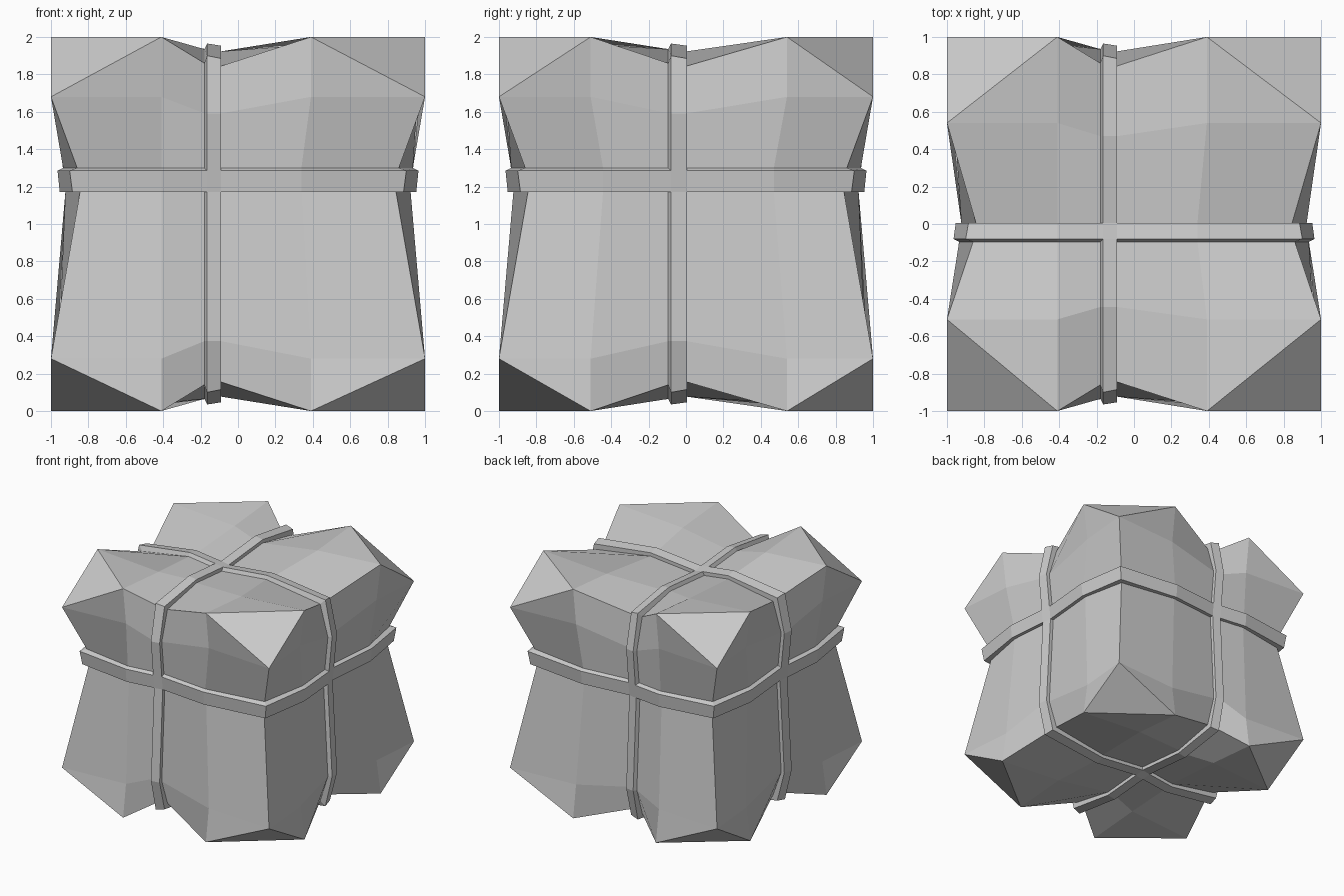
import bpy, bmesh
from itertools import product
from mathutils import Vector

if "Cube" in bpy.data.objects:
    bpy.data.objects.remove(bpy.data.objects["Cube"])

# Grid lines per axis: ends, lobe tips, strap edges (indices 2 and 3)
LINES = [[-1, -0.41, -0.18, -0.09, 0.39, 1],
         [-1, -0.51, -0.095, 0.005, 0.54, 1],
         [-1, -0.72, 0.17, 0.30, 0.68, 1]]
LOW_EDGE = [3, 3, 2]      # strap edge that sits a little deeper
STRAP = (2, 3)


def surface_point(idx):
    """Pinched cube: lobes reach the full size, strap loops are pulled in."""
    p = [LINES[a][i] for a, i in enumerate(idx)]
    ends = [a for a in range(3) if idx[a] in (0, 5)]
    inner = [a for a in range(3) if a not in ends]
    straps = [a for a in inner if idx[a] in STRAP]
    low = sum(0.015 for a in straps if idx[a] == LOW_EDGE[a])
    if len(ends) == 2:
        if straps:
            for a in ends:
                p[a] *= 0.86 - low
    else:
        p[ends[0]] *= (0.96, 0.935, 0.905)[len(straps)] - low * 0.8
        if len(straps) == 1:
            for a in inner:
                if a not in straps and not (a == 0 and idx[a] == 1):
                    p[a] *= 0.87
    return Vector(p)


def raised_point(idx):
    """Outer surface of a strap, slightly bevelled on one side."""
    p = surface_point(idx)
    ends = [a for a in range(3) if idx[a] in (0, 5)]
    for a in range(3):
        if a in ends:
            p[a] += (0.04 if len(ends) == 2 else 0.03) * (1 if idx[a] else -1)
        elif idx[a] in STRAP and idx[a] != LOW_EDGE[a]:
            p[a] += 0.015 if idx[a] == 2 else -0.015
    return p


def cells():
    """All grid cells of the six sides, as index tuples."""
    for axis, end, u, v in product(range(3), (0, 5), range(5), range(5)):
        quad = []
        for du, dv in ((0, 0), (1, 0), (1, 1), (0, 1)):
            i = [0, 0, 0]
            i[axis], i[(axis + 1) % 3], i[(axis + 2) % 3] = end, u + du, v + dv
            quad.append(tuple(i))
        yield quad if end else quad[::-1], u == 2 or v == 2


def finish(name, bm):
    bmesh.ops.recalc_face_normals(bm, faces=bm.faces[:])
    bmesh.ops.translate(bm, verts=bm.verts[:], vec=(0, 0, 1))
    mesh = bpy.data.meshes.new(name)
    bm.to_mesh(mesh)
    bm.free()
    bpy.context.collection.objects.link(bpy.data.objects.new(name, mesh))


def adder(bm, make):
    cache = {}

    def get(idx):
        if idx not in cache:
            cache[idx] = bm.verts.new(make(idx))
        return cache[idx]
    return get


# Body with eight lobes; each cube corner is cut to a triangle
bm = bmesh.new()
vert = adder(bm, surface_point)
for quad, _ in cells():
    bm.faces.new([vert(i) for i in quad if not all(c in (0, 5) for c in i)])
for corner in product((0, 5), repeat=3):
    tri = []
    for a in range(3):
        i = list(corner)
        i[a] = 1 if corner[a] == 0 else 4
        tri.append(vert(tuple(i)))
    bm.faces.new(tri)
finish("cushion_body", bm)

# Three crossing straps: raised bands with side walls down into the body
bm = bmesh.new()
top, base = adder(bm, raised_point), adder(bm, surface_point)
bands = [q for q, is_strap in cells() if is_strap]
edges = {(q[n], q[(n + 1) % 4]) for q in bands for n in range(4)}
for q in bands:
    bm.faces.new([top(i) for i in q])
for a, b in edges:
    if (b, a) not in edges:
        bm.faces.new([top(b), top(a), base(a), base(b)])
finish("straps", bm)
